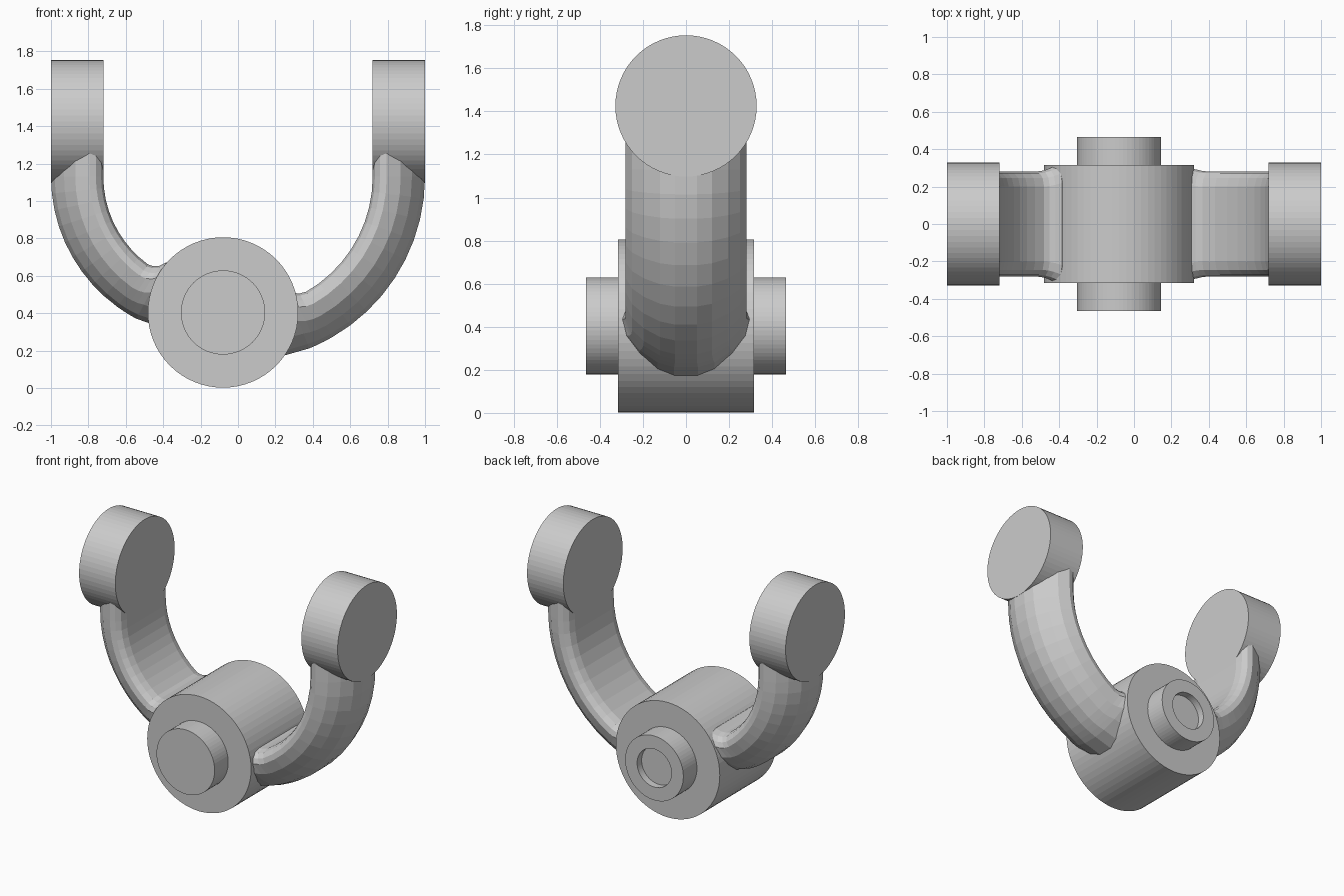
import bpy, bmesh
from math import sin, cos, pi, radians

if "Cube" in bpy.data.objects:
    bpy.data.objects.remove(bpy.data.objects["Cube"])


def loft(name, rings, closed_ends=True):
    """Skin a list of equal-length vertex rings into a closed solid."""
    bm = bmesh.new()
    vr = [[bm.verts.new(p) for p in ring] for ring in rings]
    n = len(vr[0])
    for a, b in zip(vr, vr[1:]):
        for i in range(n):
            j = (i + 1) % n
            bm.faces.new((a[i], a[j], b[j], b[i]))
    bm.faces.new(vr[0])
    bm.faces.new(vr[-1])
    bmesh.ops.recalc_face_normals(bm, faces=bm.faces[:])
    me = bpy.data.meshes.new(name)
    bm.to_mesh(me)
    bm.free()
    ob = bpy.data.objects.new(name, me)
    bpy.context.collection.objects.link(ob)
    return ob


def circle(r, at, n):
    return [at(r * cos(2 * pi * i / n), r * sin(2 * pi * i / n)) for i in range(n)]


# Hub with a boss at each end and a shallow recess in the back boss
HX, HZ = -0.08, 0.404
profile = [(0.225, -0.465), (0.225, -0.315), (0.402, -0.315), (0.402, 0.315),
           (0.225, 0.315), (0.225, 0.465), (0.133, 0.465), (0.133, 0.415)]
hub = loft("yoke", [circle(r, lambda u, v, y=y: (HX + u, y, HZ + v), 64)
                    for r, y in profile])

# Half of the D-shaped arm section: (distance from inner face, half width)
half = [(0.0, 0.20), (0.012, 0.245), (0.04, 0.272), (0.075, 0.28), (0.15, 0.25),
        (0.21, 0.195), (0.26, 0.12), (0.28, 0.05)]
section = half + [(t, -y) for t, y in reversed(half)]


def arm(name, side, cx, meet):
    """Curved arm from the end disc to the hub, flaring where it meets the hub."""
    cz, inner = 1.13, 0.72 - cx
    rings = [[(side * (0.72 + t), y, 1.27) for t, y in section]]
    steps = 9
    angles = [90 + (meet + 7 - 90) * i / steps for i in range(steps + 1)]
    stops = [(a, 0.0) for a in angles]
    stops += [(meet + 4, 0.15), (meet + 1.5, 0.45), (meet - 1, 1.0), (10, 1.0)]
    for a, f in stops:
        s, c = sin(radians(a)), cos(radians(a))
        ring = []
        for t, y in section:
            r = inner + t - 0.06 * f * (1 - t / 0.28)
            ring.append((side * (cx + r * s), y * (1 + 0.1 * f), cz - r * c))
        rings.append(ring)
    return loft(name, rings)


parts = [arm("left_arm", -1, 0.14, 29), arm("right_arm", 1, 0.01, 23)]

# Round discs at the tips of both arms
for side, name in ((-1, "left_disc"), (1, "right_disc")):
    parts.append(loft(name, [circle(0.328, lambda u, v, x=x: (side * x, u, 1.425 + v), 64)
                             for x in (0.72, 1.0)]))

# Fuse all parts into a single casting
bpy.context.view_layer.objects.active = hub
for part in parts:
    mod = hub.modifiers.new(part.name, 'BOOLEAN')
    mod.operation = 'UNION'
    mod.solver = 'EXACT'
    mod.object = part
    bpy.ops.object.modifier_apply(modifier=mod.name)
    bpy.data.objects.remove(part)
